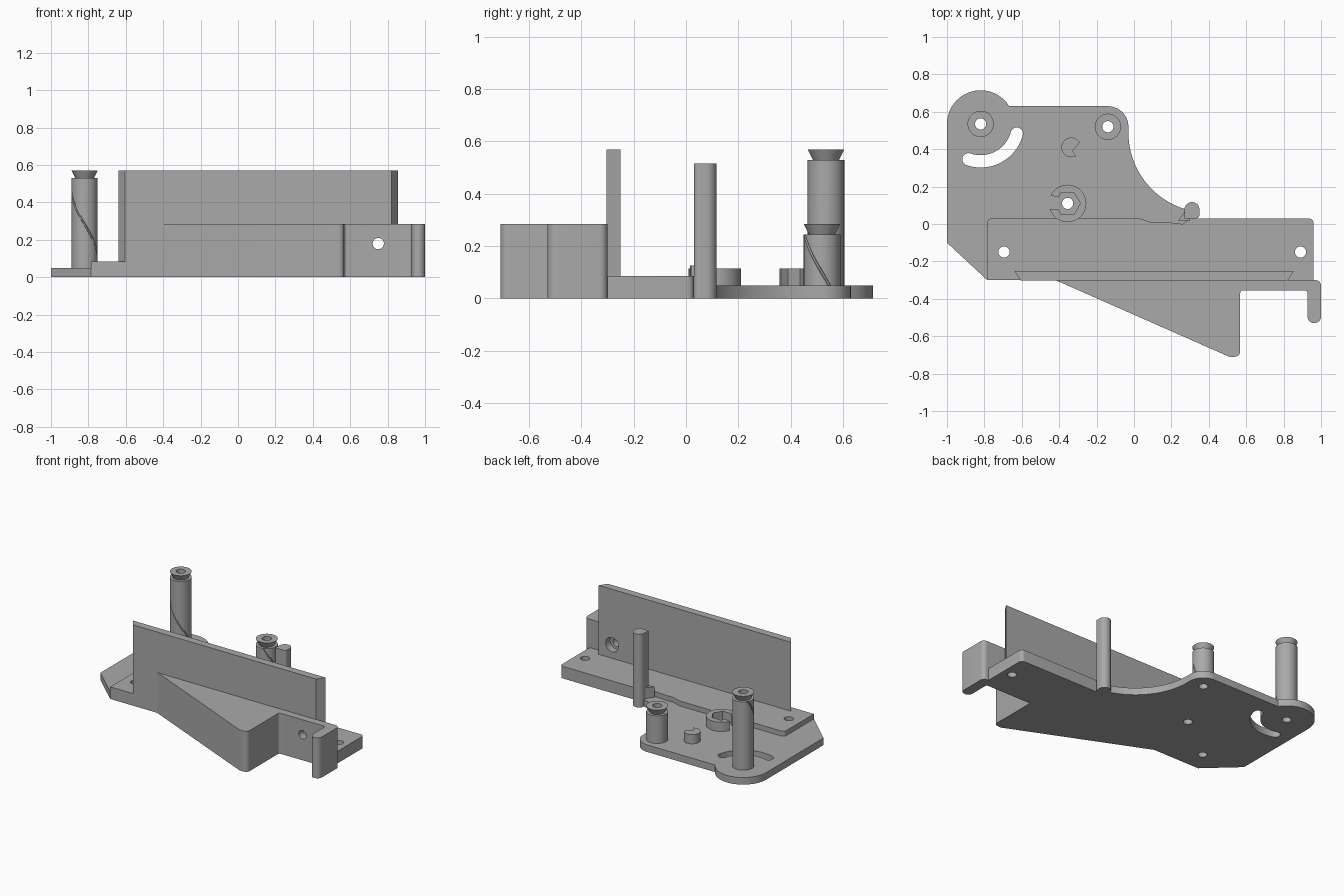
import bpy, bmesh
from math import cos, sin, tan, pi, radians, atan2
from mathutils import Vector, Matrix

cube = bpy.data.objects.get("Cube")
if cube:
    bpy.data.objects.remove(cube)

grey = bpy.data.materials.new("plain_grey")
grey.use_nodes = True
COLOUR = (0.4, 0.4, 0.4, 1)
grey.diffuse_color = COLOUR
grey.node_tree.nodes["Principled BSDF"].inputs["Base Color"].default_value = COLOUR


def arc(cx, cy, r, a0, a1, n=20):
    """Points along an arc, angles in degrees."""
    steps = [radians(a0 + (a1 - a0) * i / n) for i in range(n + 1)]
    return [(cx + r * cos(a), cy + r * sin(a)) for a in steps]


def rounded(*corners):
    """Outline from (x, y[, fillet radius]) corners."""
    out = []
    for i, c in enumerate(corners):
        p = Vector(c[:2])
        if len(c) < 3:
            out.append(tuple(p))
            continue
        u = (Vector(corners[i - 1][:2]) - p).normalized()
        v = (Vector(corners[(i + 1) % len(corners)][:2]) - p).normalized()
        half = u.angle(v) / 2
        centre = p + (u + v).normalized() * c[2] / sin(half)
        reach = c[2] / tan(half)
        s, e = p + u * reach - centre, p + v * reach - centre
        a0, a1 = atan2(s.y, s.x), atan2(e.y, e.x)
        sweep = (a1 - a0 + pi) % (2 * pi) - pi
        out += arc(centre.x, centre.y, c[2], a0 * 180 / pi, (a0 + sweep) * 180 / pi, 8)
    return out


def finish(name, bm):
    bmesh.ops.recalc_face_normals(bm, faces=bm.faces)
    mesh = bpy.data.meshes.new(name)
    bm.to_mesh(mesh)
    bm.free()
    mesh.materials.append(grey)
    obj = bpy.data.objects.new(name, mesh)
    bpy.context.collection.objects.link(obj)
    return obj


def prism(name, outline, z0, z1):
    bm = bmesh.new()
    face = bm.faces.new([bm.verts.new((x, y, z0)) for x, y in outline])
    top = bmesh.ops.extrude_face_region(bm, geom=[face])["geom"]
    bmesh.ops.translate(bm, vec=(0, 0, z1 - z0),
                        verts=[g for g in top if isinstance(g, bmesh.types.BMVert)])
    return finish(name, bm)


def lathe(name, x, y, profile, sides=40):
    """Revolve a closed (radius, z) profile about a vertical axis."""
    bm = bmesh.new()
    rings = [[bm.verts.new((x + r * cos(2 * pi * i / sides), y + r * sin(2 * pi * i / sides), z))
              for r, z in profile] for i in range(sides)]
    for i in range(sides):
        a, b = rings[i - 1], rings[i]
        for j in range(len(profile)):
            bm.faces.new((a[j - 1], b[j - 1], b[j], a[j]))
    return finish(name, bm)


def activate(obj):
    bpy.ops.object.select_all(action='DESELECT')
    obj.select_set(True)
    bpy.context.view_layer.objects.active = obj


def cut(obj, *cutters):
    for c in cutters:
        mod = obj.modifiers.new("cut", 'BOOLEAN')
        mod.operation, mod.solver, mod.object = 'DIFFERENCE', 'EXACT', c
        activate(obj)
        bpy.ops.object.modifier_apply(modifier=mod.name)
        bpy.data.objects.remove(c)


def drill(x, y, r=0.03):
    return prism("cutter", arc(x, y, r, 0, 348.75, 31), -0.1, 0.3)


def drill_y(x, z, r, y0, y1):
    c = prism("cutter", arc(0, 0, r, 0, 348.75, 31), y0, y1)
    c.data.transform(Matrix.Translation((x, 0, z)) @ Matrix.Rotation(-pi / 2, 4, 'X'))
    return c


def helix(x, y, z0, z1):
    """Thin spiral tube; its angle depends on height alone."""
    curve = bpy.data.curves.new("cutter", 'CURVE')
    curve.dimensions, curve.bevel_depth = '3D', 0.006
    curve.bevel_resolution, curve.use_fill_caps = 1, True
    spline = curve.splines.new('POLY')
    n = 40
    spline.points.add(n)
    for i, p in enumerate(spline.points):
        z = z0 + (z1 - z0) * i / n
        a = radians(150 + (0.53 - z) * 486)
        p.co = (x + 0.07 * cos(a), y + 0.07 * sin(a), z, 1)
    obj = bpy.data.objects.new("cutter", curve)
    bpy.context.collection.objects.link(obj)
    activate(obj)
    bpy.ops.object.convert(target='MESH')
    return bpy.context.view_layer.objects.active


POSTS = {"tall_post": (-0.82, 0.535, 0.53), "short_post": (-0.14, 0.52, 0.245)}
COLLAR = (-0.355, 0.11)
parts = []

# Thin base plate with two lobes, a concave edge and a curved slot
plate = prism("base_plate",
              [(-1, -0.1), (-0.785, -0.3), (-0.785, -0.02), (0.28, -0.02)]
              + arc(0.4, 0.49, 0.43, 254, 180) + arc(-0.14, 0.52, 0.11, 0, 90)
              + arc(-0.82, 0.535, 0.18, 32, 180), 0, 0.05)
mid = (-0.82, 0.535)
ends = [arc(*mid, 0.2, a, a, 1)[0] for a in (-109, -15)]
slot = prism("cutter", arc(*mid, 0.233, -109, -15) + arc(*ends[1], 0.033, -15, 165, 10)[1:-1]
             + arc(*mid, 0.167, -15, -109) + arc(*ends[0], 0.033, 71, 251, 10)[1:-1], -0.1, 0.3)
cut(plate, slot, drill(*COLLAR), *[drill(x, y) for x, y, z in POSTS.values()])
parts.append(plate)

# Thick mounting bar with a shallow notch in its back edge
bar = prism("mounting_bar", rounded(
    (-0.785, -0.3), (0.96, -0.3), (0.96, 0.03, 0.025), (0.3, 0.03), (0.26, 0), (0.17, 0.01),
    (0.09, 0.01), (0.03, 0.03), (-0.785, 0.03, 0.025)), 0, 0.085)
cut(bar, drill(-0.695, -0.15), drill(0.89, -0.15))
parts.append(bar)

# Upright wall with bevelled ends
wall = prism("upright_wall", [(-0.605, -0.303), (0.82, -0.303), (0.855, -0.25), (-0.64, -0.25)],
             0.08, 0.57)
cut(wall, drill_y(0.75, 0.18, 0.05, -0.32, -0.2))
parts.append(wall)

# Front wedge that runs into a tab and a hooked finger
wedge = prism("front_wedge", rounded(
    (-0.42, -0.3), (0.51, -0.71, 0.04), (0.568, -0.71, 0.03), (0.568, -0.355, 0.015),
    (0.928, -0.355, 0.015), (0.928, -0.53, 0.0355), (1, -0.53, 0.0355), (1, -0.3, 0.03)), 0, 0.285)
cut(wedge, drill_y(0.75, 0.18, 0.03, -0.5, -0.2))
parts.append(wedge)

# Hollow posts with flared caps and spiral grooves
for name, (x, y, z) in POSTS.items():
    post = lathe(name, x, y, [(0.03, 0.045), (0.07, 0.045), (0.07, z), (0.05, z),
                              (0.07, z + 0.04), (0.03, z + 0.04)])
    cut(post, helix(x, y, 0.03, z + 0.005))
    parts.append(post)

# Split collar with a hexagonal socket
collar = prism("split_collar", arc(*COLLAR, 0.1, 0, 351, 39), 0.045, 0.115)
x, y = COLLAR
cut(collar, prism("cutter", arc(x, y, 0.068, 0, 300, 5), 0, 0.2),
    prism("cutter", [(x - 0.12, y - 0.03), (x - 0.04, y - 0.03), (x - 0.04, y + 0.03),
                     (x - 0.12, y + 0.05)], 0, 0.2))
parts.append(collar)

# Notched peg
parts.append(prism("notched_peg", arc(-0.335, 0.41, 0.053, 30, 300) + [(-0.33, 0.39)], 0.045, 0.115))

# Slim rod and its foot
parts.append(prism("slim_rod", rounded((0.27, 0.03), (0.35, 0.03, 0.02), (0.35, 0.117, 0.0395),
                                       (0.27, 0.117, 0.0395)), 0, 0.515))
parts.append(prism("rod_foot", [(0.235, 0.015), (0.3, 0.02), (0.3, 0.065), (0.27, 0.065)], 0, 0.125))

for obj in parts:
    activate(obj)
    bpy.ops.object.shade_smooth_by_angle()
